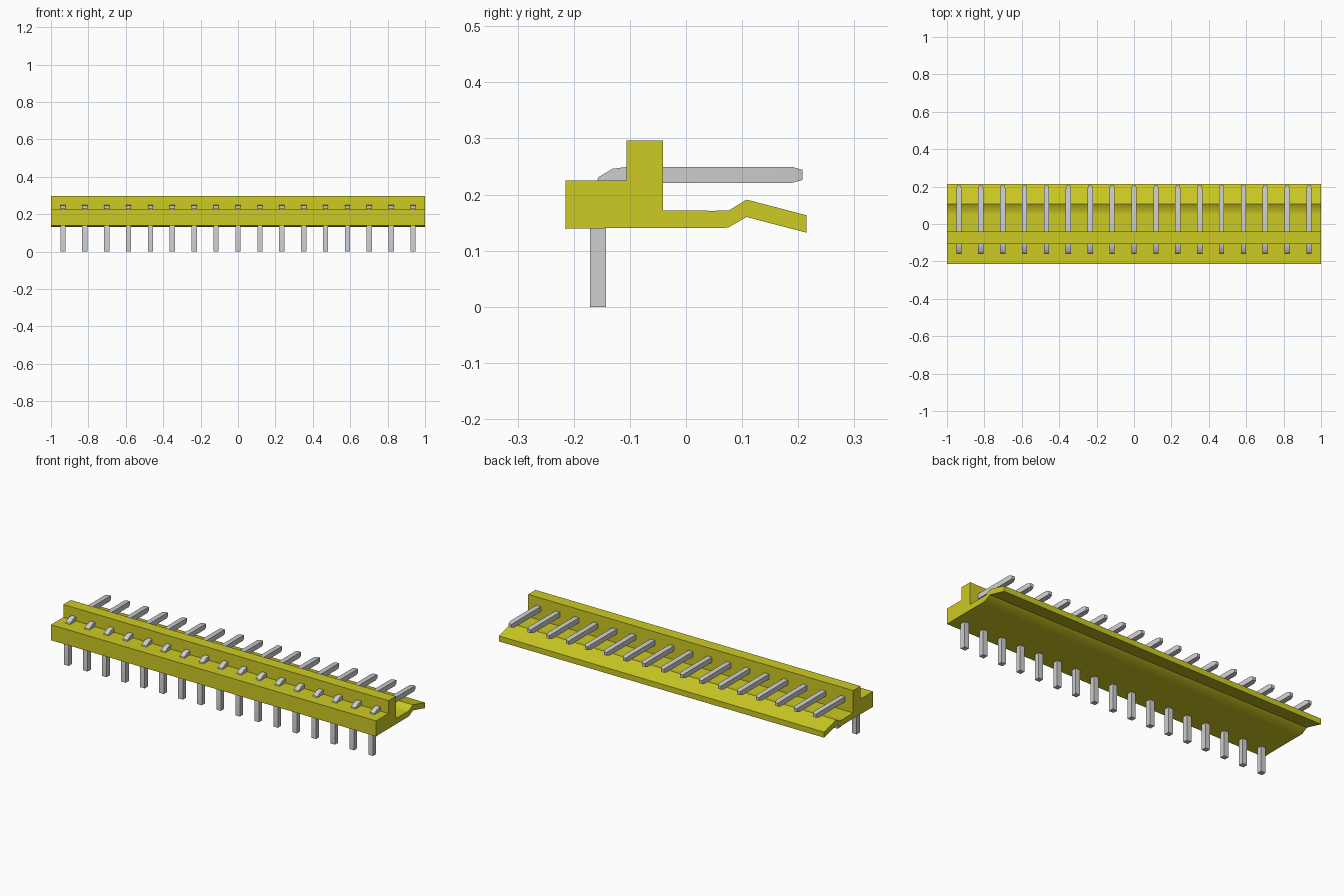
import bpy
import math

if "Cube" in bpy.data.objects:
    bpy.data.objects.remove(bpy.data.objects["Cube"], do_unlink=True)


def make_material(name, rgb, metallic=0.0):
    mat = bpy.data.materials.new(name)
    mat.use_nodes = True
    mat.diffuse_color = (*rgb, 1)
    bsdf = next(n for n in mat.node_tree.nodes if n.type == 'BSDF_PRINCIPLED')
    bsdf.inputs["Base Color"].default_value = (*rgb, 1)
    bsdf.inputs["Metallic"].default_value = metallic
    return mat


def loft(name, rings, mat):
    """Skin equal-length closed rings of points and cap both ends."""
    n = len(rings[0])
    verts = [p for ring in rings for p in ring]
    faces = [tuple(reversed(range(n))),
             tuple(range(len(verts) - n, len(verts)))]
    for r in range(len(rings) - 1):
        for i in range(n):
            j = (i + 1) % n
            faces.append((r * n + i, r * n + j, (r + 1) * n + j, (r + 1) * n + i))
    mesh = bpy.data.meshes.new(name)
    mesh.from_pydata(verts, [], faces)
    mesh.materials.append(mat)
    obj = bpy.data.objects.new(name, mesh)
    bpy.context.collection.objects.link(obj)
    # Make normals consistent and smooth only the gentle bends
    bpy.ops.object.select_all(action='DESELECT')
    obj.select_set(True)
    bpy.context.view_layer.objects.active = obj
    bpy.ops.object.mode_set(mode='EDIT')
    bpy.ops.mesh.select_all(action='SELECT')
    bpy.ops.mesh.normals_make_consistent(inside=False)
    bpy.ops.object.mode_set(mode='OBJECT')
    bpy.ops.object.shade_smooth_by_angle(angle=math.radians(33))
    return obj


yellow = make_material("yellow plastic", (0.61, 0.59, 0.017))
silver = make_material("silver metal", (0.62, 0.62, 0.62))

# Housing: base block, upright wall and bent latch ramp in one profile (y, z)
profile = [(-0.215, 0.139), (-0.215, 0.225), (-0.106, 0.225), (-0.106, 0.296),
           (-0.041, 0.296), (-0.041, 0.172), (0.05, 0.171), (0.077, 0.172),
           (0.108, 0.191), (0.215, 0.163), (0.215, 0.132), (0.108, 0.160),
           (0.075, 0.141), (0.05, 0.140), (-0.14, 0.140)]
loft("housing", [[(x, y, z) for y, z in profile] for x in (-1, 1)], yellow)

# Pin sections: outer (y, z), inner (y, z), half width
W = 0.014
sections = [((-0.171, 0.0), (-0.143, 0.0), W),
            ((-0.171, 0.19), (-0.143, 0.19), W),
            ((-0.156, 0.231), (-0.137, 0.210), W),
            ((-0.131, 0.246), (-0.122, 0.218), W),
            ((-0.106, 0.249), (-0.100, 0.221), W),
            ((0.190, 0.249), (0.190, 0.221), W),
            ((0.208, 0.244), (0.208, 0.226), 0.009)]

pin = loft("pin_01", [[(-w, *o), (w, *o), (w, *i), (-w, *i)]
                      for o, i, w in sections], silver)

# Row of seventeen pins
COUNT, PITCH = 17, 0.117
for k in range(COUNT):
    p = pin
    if k:
        p = bpy.data.objects.new(f"pin_{k + 1:02d}", pin.data)
        bpy.context.collection.objects.link(p)
        for mod in pin.modifiers:
            copy = p.modifiers.new(mod.name, mod.type)
            if mod.type == 'NODES':
                copy.node_group = mod.node_group
    p.location.x = (k - (COUNT - 1) / 2) * PITCH
